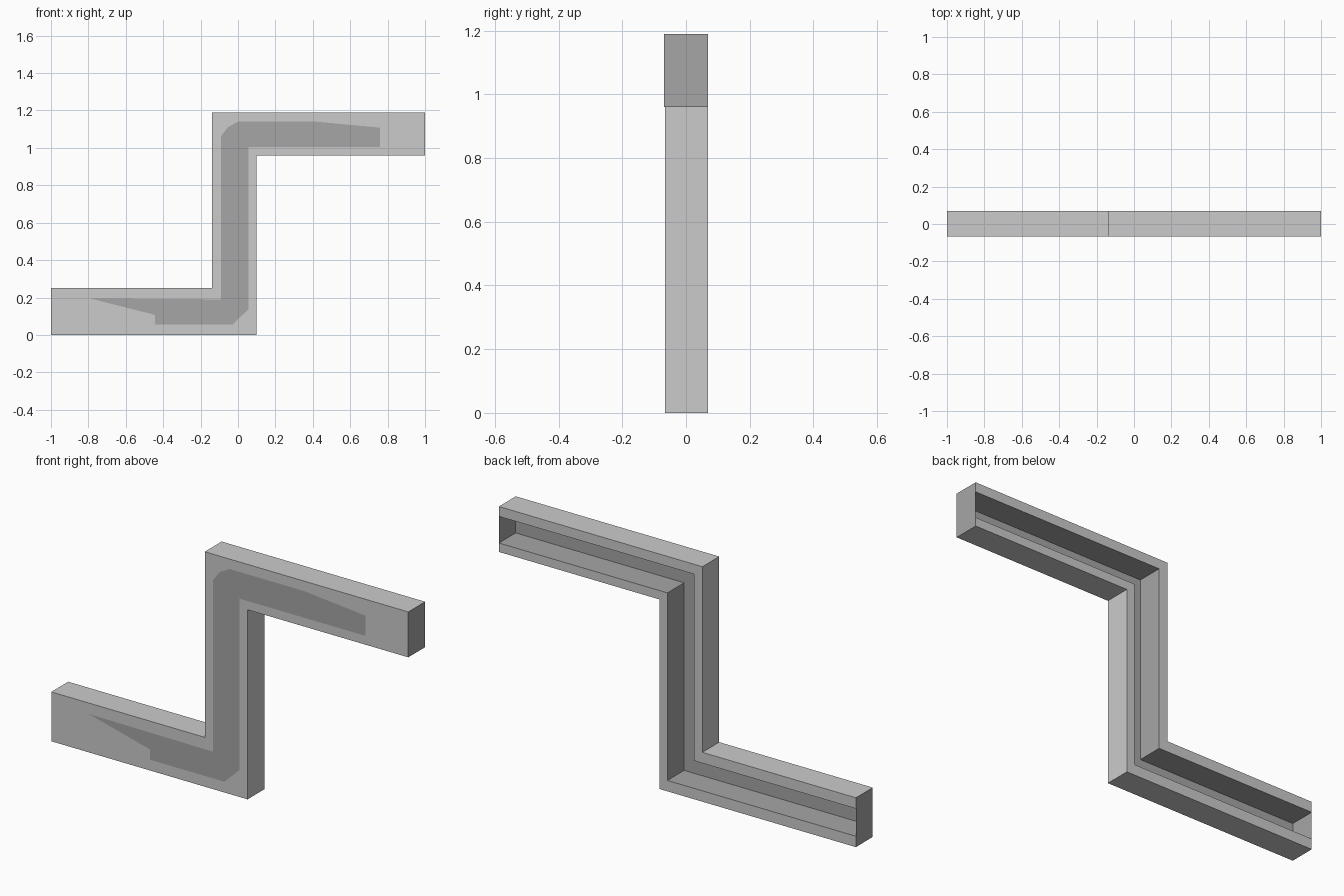
import bpy

if "Cube" in bpy.data.objects:
    bpy.data.objects.remove(bpy.data.objects["Cube"])

FRONT, BACK = -0.066, 0.069

# Z-shaped outlines (x, z): outer duct and inner channel, sharing the end planes
outer = [(-1, 0), (0.1, 0), (0.1, 0.96), (1, 0.96),
         (1, 1.19), (-0.14, 1.19), (-0.14, 0.25), (-1, 0.25)]
inner = [(-1, 0.055), (0.056, 0.055), (0.056, 1.005), (1, 1.005),
         (1, 1.14), (-0.092, 1.14), (-0.092, 0.195), (-1, 0.195)]
SIDES = [0, 1, 2, 4, 5, 6]      # long edges; 3 and 7 are the open ends

dark = bpy.data.materials.new("dark_grey")
dark.diffuse_color = (0.38, 0.38, 0.38, 1)
dark.use_nodes = True
dark.node_tree.nodes["Principled BSDF"].inputs["Base Color"].default_value = dark.diffuse_color


def at(profile, y):
    return [(x, y, z) for x, z in profile]


def strips(a, b):
    return [[a[i], a[(i + 1) % 8], b[(i + 1) % 8], b[i]] for i in SIDES]


def make(name, polys, mat=None):
    verts, index, faces = [], {}, []
    for poly in polys:
        for p in poly:
            if p not in index:
                index[p] = len(verts)
                verts.append(p)
        faces.append([index[p] for p in poly])
    mesh = bpy.data.meshes.new(name)
    mesh.from_pydata(verts, [], faces)
    if mat:
        mesh.materials.append(mat)
    ob = bpy.data.objects.new(name, mesh)
    bpy.context.collection.objects.link(ob)
    return ob


of, ob_ = at(outer, FRONT), at(outer, BACK)
il, ib = at(inner, FRONT + 0.001), at(inner, BACK)

# Outer shell: front face, side walls and the rim around the open back
make("duct_shell", [of] + strips(ob_, of)[::1] + strips(ib, ob_))

# Dark channel lining: floor and inner walls
make("channel_lining", [il[::-1]] + strips(il, ib), dark)

# End plates closing both arms
for name, x, z0, z1, y0 in (("left_end_plate", -1, 0, 0.25, FRONT),
                            ("right_end_plate", 1, 0.96, 1.19, -0.069)):
    quad = [(x, y0, z0), (x, BACK, z0), (x, BACK, z1), (x, y0, z1)]
    make(name, [quad if x > 0 else quad[::-1]], dark)

# Dark part of the lining showing flush on the front face
patch = [(-0.79, 0.195), (-0.445, 0.107), (-0.445, 0.055), (-0.03, 0.055),
         (0.056, 0.137), (0.056, 1.005), (0.76, 1.005), (0.76, 1.108),
         (0.42, 1.14), (0, 1.14), (-0.055, 1.11), (-0.092, 1.06), (-0.092, 0.19)]
make("front_patch", [at(patch, FRONT - 0.001)], dark)
